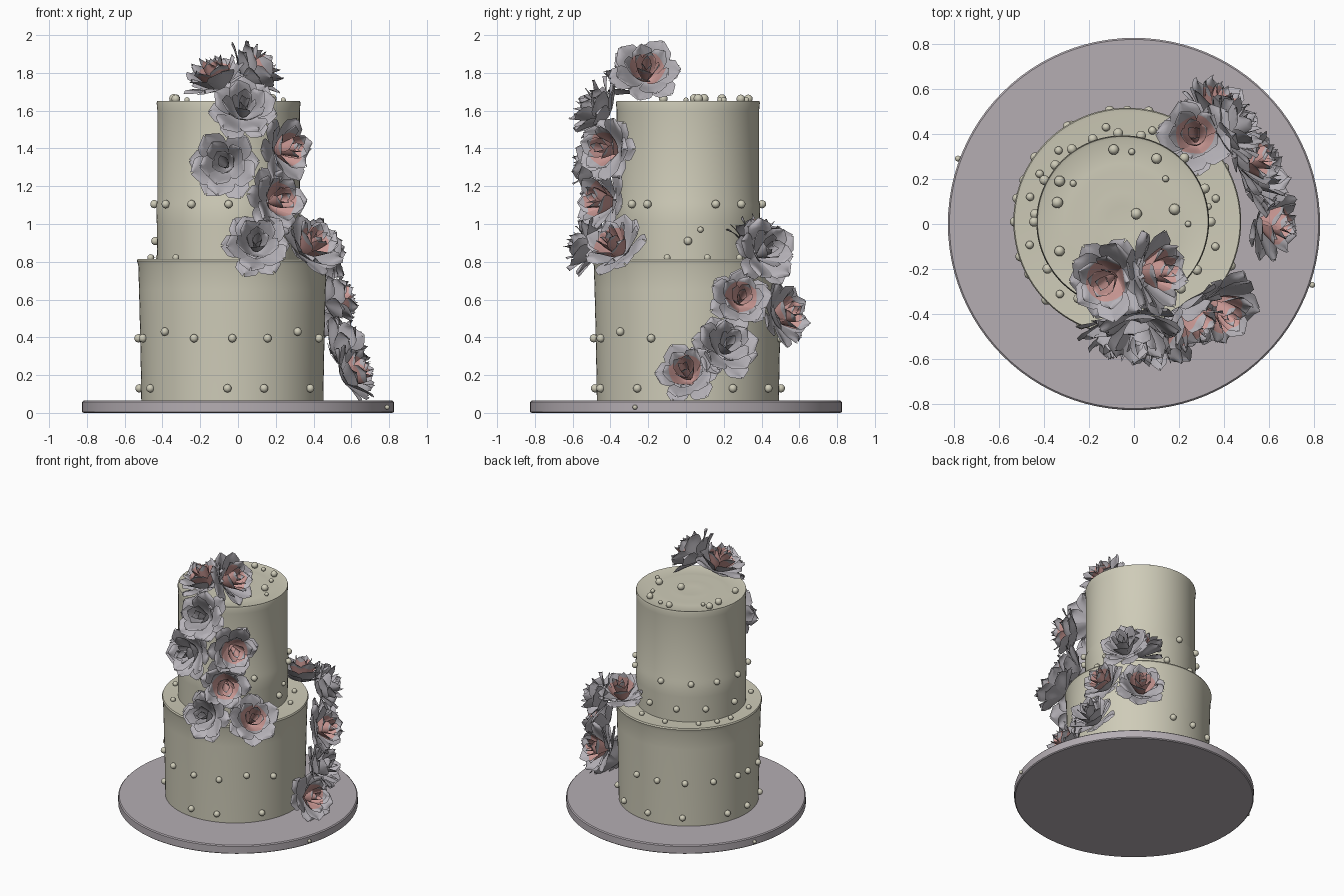
import bpy, bmesh, math, random
from mathutils import Vector, Matrix

if "Cube" in bpy.data.objects:
    bpy.data.objects.remove(bpy.data.objects["Cube"])

random.seed(4)


def material(name, rgb):
    m = bpy.data.materials.new(name)
    m.diffuse_color = (*rgb, 1)
    m.use_nodes = True
    m.node_tree.nodes["Principled BSDF"].inputs["Base Color"].default_value = m.diffuse_color
    return m


CREAM = material("cream_icing", (0.62, 0.60, 0.48))
BOARD = material("mauve_board", (0.46, 0.42, 0.45))
PETAL = material("grey_lilac_petal", (0.47, 0.45, 0.485))
PINK = material("dusty_pink", (0.62, 0.33, 0.31))


def finish(bm, name, mats, loc=(0, 0, 0), angle=None):
    me = bpy.data.meshes.new(name)
    bm.to_mesh(me)
    bm.free()
    for m in mats:
        me.materials.append(m)
    ob = bpy.data.objects.new(name, me)
    ob.location = loc
    bpy.context.collection.objects.link(ob)
    bpy.ops.object.select_all(action='DESELECT')
    ob.select_set(True)
    bpy.context.view_layer.objects.active = ob
    if angle is None:
        bpy.ops.object.shade_smooth()
    else:
        bpy.ops.object.shade_smooth_by_angle(angle=math.radians(angle))
    return ob


def lathe(name, profile, mat, loc, segs=96):
    bm = bmesh.new()
    vs = [bm.verts.new((r, 0, z)) for r, z in profile]
    es = [bm.edges.new(p) for p in zip(vs, vs[1:])]
    bmesh.ops.spin(bm, geom=vs + es, cent=(0, 0, 0), axis=(0, 0, 1),
                   angle=math.tau, steps=segs)
    bmesh.ops.remove_doubles(bm, verts=bm.verts, dist=0.0004)
    bmesh.ops.recalc_face_normals(bm, faces=bm.faces)
    return finish(bm, name, [mat], loc, 40)


# Board and the two iced tiers
lathe("cake_board", [(0, 0), (0.818, 0), (0.825, 0.006), (0.825, 0.058),
                     (0.818, 0.065), (0, 0.065)], BOARD, (0, 0, 0))
lathe("bottom_tier", [(0, 0.06), (0.482, 0.06), (0.484, 0.2), (0.488, 0.4),
                      (0.494, 0.65), (0.498, 0.78), (0.505, 0.805),
                      (0.50, 0.815), (0.485, 0.813), (0, 0.81)],
      CREAM, (-0.03, 0.01, 0))
lathe("top_tier", [(0, 0.80), (0.377, 0.80), (0.38, 1.0), (0.383, 1.10),
                   (0.377, 1.12), (0.377, 1.60), (0.381, 1.64),
                   (0.378, 1.652), (0.365, 1.648), (0.26, 1.642),
                   (0.22, 1.648), (0.17, 1.640), (0.13, 1.647),
                   (0.07, 1.639), (0, 1.643)], CREAM, (-0.05, 0.01, 0))


# Sugar pearls
def pearls(name, points):
    bm = bmesh.new()
    for x, y, z, r in points:
        bmesh.ops.create_uvsphere(bm, u_segments=14, v_segments=8, radius=r,
                                  matrix=Matrix.Translation((x, y, z)))
    finish(bm, name, [CREAM])


def ring(cx, cy, rad, z, angles, r=0.022):
    return [(cx + rad * math.cos(math.radians(a)),
             cy + rad * math.sin(math.radians(a)), z, r) for a in angles]


pearls("bottom_tier_pearls",
       ring(-0.03, 0.01, 0.492, 0.13, [180, -152, -93, -70, -33, 29, 60, 90, 120, 158])
       + ring(-0.03, 0.01, 0.498, 0.395, [180, -162, -114, -90, -68, -23, 79, 99, 122, 145, 168])
       + ring(-0.03, 0.01, 0.498, 0.43, [-136, -46]))
pearls("top_tier_pearls",
       ring(-0.05, 0.01, 0.393, 1.105, [180, -148, -120, -90, -49, -33, 22, 46, 93, 125, 152])
       + ring(-0.05, 0.01, 0.39, 0.91, [175, 0, 78, 110, 140])
       + ring(-0.05, 0.01, 0.385, 0.97, [10, -80], 0.016))
pearls("ledge_pearls",
       ring(-0.05, 0.01, 0.425, 0.822, [-166, -131, 132, 150, 165, 100, 72, 40, 14, -15], 0.018))
pearls("top_pearls", [(x, y, 1.646 + r * 0.7, r) for x, y, r in [
    (-0.09, 0.33, 0.023), (-0.01, 0.32, 0.015), (0.10, 0.29, 0.023),
    (0.14, 0.20, 0.015), (0.18, 0.065, 0.025), (0.01, 0.045, 0.025),
    (0.24, 0.0, 0.014), (-0.34, 0.095, 0.025), (-0.33, 0.19, 0.024),
    (-0.27, 0.18, 0.015), (-0.33, -0.12, 0.023)]])
pearls("board_pearls", [(-0.78, 0.29, 0.03, 0.013), (0.79, -0.27, 0.03, 0.013)])


# Roses: cupped pointed petals in layers around an axis
def petal(bm, th, rt, ht, half, flare, pink_to):
    nu, nv = 8, 8
    wave, ph = random.uniform(0.03, 0.07), random.uniform(0, 6)
    rt *= random.uniform(0.92, 1.08)
    ht += random.uniform(-0.07, 0.07)
    grid = []
    for j in range(nv + 1):
        v = j / nv
        w = half * (1 - v ** 5) ** 0.6 + 0.02
        row = []
        for i in range(nu + 1):
            u = 2 * i / nu - 1
            r = 0.03 + rt * math.sin(v * math.pi / 2) ** 0.75
            r += flare * v ** 3 + 0.12 * rt * u * u * v + 0.07 * flare * v ** 8
            h = -0.62 + (ht + 0.62) * v ** 1.25 - 0.35 * flare * v ** 4
            h += wave * math.sin(3.2 * u + ph) * v - 0.1 * flare * u * u * v
            a = th + u * w
            row.append(bm.verts.new((r * math.cos(a), r * math.sin(a), h)))
        grid.append(row)
    for j in range(nv):
        for i in range(nu):
            f = bm.faces.new((grid[j][i], grid[j][i + 1],
                              grid[j + 1][i + 1], grid[j + 1][i]))
            f.material_index = 1 if j / nv < pink_to else 0


# count, radius, height, half angle, flare, pink limit
LAYERS = [(3, 0.12, 0.52, 1.35, 0.03, 0.8),
          (4, 0.28, 0.55, 0.95, 0.08, 0.8),
          (5, 0.48, 0.50, 0.72, 0.22, 0.7),
          (5, 0.68, 0.28, 0.66, 0.34, 0),
          (6, 0.74, -0.08, 0.52, 0.36, 0)]


def rose(name, loc, direction, size, pink):
    bm = bmesh.new()
    for count, rt, ht, half, flare, pink_to in LAYERS:
        start = random.uniform(0, 6.28)
        for k in range(count):
            petal(bm, start + k * math.tau / count + random.uniform(-0.12, 0.12),
                  rt, ht, half, flare, pink_to if pink else 0)
    rot = Vector(direction).to_track_quat('Z', 'Y').to_matrix().to_4x4()
    bm.transform(rot @ Matrix.Scale(size, 4))
    finish(bm, name, [PETAL, PINK], loc)


ROSES = [
    # front cascade, from the top down
    ((-0.12, -0.25, 1.80), (-0.30, -0.20, 0.9), 0.155, True),
    ((0.11, -0.21, 1.82), (0.80, 0.05, 0.5), 0.16, True),
    ((0.03, -0.49, 1.62), (0.05, -0.85, 0.5), 0.155, False),
    ((-0.07, -0.51, 1.32), (-0.15, -1.0, 0.15), 0.155, False),
    ((0.27, -0.43, 1.40), (0.75, -0.65, 0.1), 0.15, True),
    ((0.22, -0.46, 1.13), (0.55, -0.8, 0.15), 0.15, True),
    ((0.10, -0.54, 0.90), (0.05, -0.9, 0.4), 0.15, False),
    ((0.40, -0.39, 0.90), (0.55, -0.5, 0.6), 0.155, True),
    # back right cascade, from the top down
    ((0.27, 0.39, 0.95), (-0.05, 0.25, 0.95), 0.15, True),
    ((0.46, 0.43, 0.86), (0.8, 0.5, 0.3), 0.15, False),
    ((0.54, 0.29, 0.61), (0.9, 0.15, 0.3), 0.14, True),
    ((0.38, 0.54, 0.53), (0.5, 0.8, 0.25), 0.15, True),
    ((0.58, 0.22, 0.36), (0.85, 0.3, 0.4), 0.15, False),
    ((0.63, 0.0, 0.22), (0.85, -0.2, 0.4), 0.145, True),
]
for n, spec in enumerate(ROSES, 1):
    rose(f"rose_{n:02d}", *spec)
